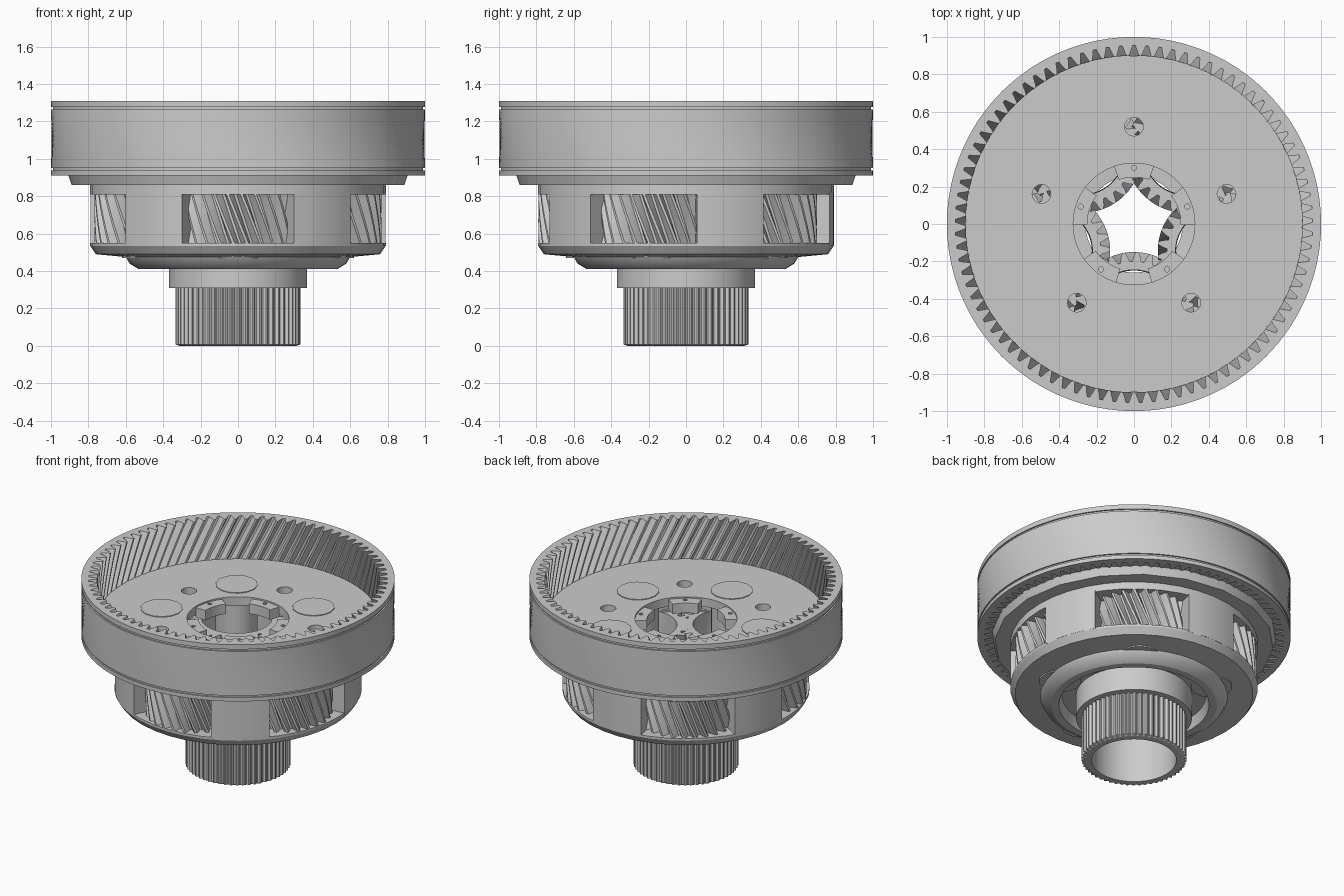
import bpy, bmesh
from math import sin, cos, pi, radians

if "Cube" in bpy.data.objects:
    bpy.data.objects.remove(bpy.data.objects["Cube"])

# one tooth: (fraction of pitch, fraction of tooth height)
TOOTH = [(0, 0), (.22, 0), (.38, .6), (.51, 1), (.71, 1), (.84, .6)]
PLAIN = [(0, 0)]
PLANETS = [radians(270 + 72 * i) for i in range(5)]
GAPS = [a + pi / 5 for a in PLANETS]


def finish(bm, name, angle=30):
    bmesh.ops.recalc_face_normals(bm, faces=bm.faces)
    me = bpy.data.meshes.new(name)
    bm.to_mesh(me)
    bm.free()
    ob = bpy.data.objects.new(name, me)
    bpy.context.collection.objects.link(ob)
    smooth(ob, angle)
    return ob


def smooth(ob, angle=30):
    bpy.ops.object.select_all(action='DESELECT')
    ob.select_set(True)
    bpy.context.view_layer.objects.active = ob
    bpy.ops.object.shade_smooth_by_angle(angle=radians(angle))


def turned(name, profile, n, shape=PLAIN, twist=0, at=(0, 0), phase=0):
    """Closed profile of (radius, z, tooth height) turned about z, twisted per unit z."""
    bm = bmesh.new()
    rings = []
    for p in profile:
        r, z, d = (*p, 0)[:3]
        ring = []
        for t in range(n):
            for f, h in shape:
                a = 2 * pi * (t + f) / n + twist * z + phase
                rr = r + d * h
                ring.append(bm.verts.new((at[0] + rr * cos(a), at[1] + rr * sin(a), z)))
        rings.append(ring)
    m = len(rings[0])
    for i, A in enumerate(rings):
        B = rings[(i + 1) % len(rings)]
        for k in range(m):
            j = (k + 1) % m
            bm.faces.new((A[k], A[j], B[j], B[k]))
    return finish(bm, name)


def toothed(r, d, z0, z1, steps=6):
    return [(r, z0 + (z1 - z0) * i / steps, d) for i in range(steps + 1)]


def cylinders(name, r, z0, z1, dist, angles, n):
    bm = bmesh.new()
    for a in angles:
        c = (dist * cos(a), dist * sin(a))
        lo, hi = [[bm.verts.new((c[0] + r * cos(2 * pi * k / n), c[1] + r * sin(2 * pi * k / n), z))
                   for k in range(n)] for z in (z0, z1)]
        bm.faces.new(lo[::-1])
        bm.faces.new(hi)
        for k in range(n):
            j = (k + 1) % n
            bm.faces.new((lo[k], lo[j], hi[j], hi[k]))
    return finish(bm, name, 35)


def sectors(name, r0, r1, z0, z1, half, angles, n=6):
    """Curved blocks, one centred on each angle."""
    bm = bmesh.new()
    for a in angles:
        cols = []
        for k in range(n + 1):
            t = a + half * (2 * k / n - 1)
            cols.append([bm.verts.new((r * cos(t), r * sin(t), z))
                         for r, z in ((r0, z0), (r1, z0), (r1, z1), (r0, z1))])
        for A, B in zip(cols, cols[1:]):
            for i in range(4):
                j = (i + 1) % 4
                bm.faces.new((A[i], A[j], B[j], B[i]))
        bm.faces.new(cols[0])
        bm.faces.new(cols[-1][::-1])
    return finish(bm, name)


def cut(ob, cutter):
    cutter.hide_render = True
    m = ob.modifiers.new("holes", 'BOOLEAN')
    m.operation, m.object, m.solver = 'DIFFERENCE', cutter, 'EXACT'
    bpy.context.view_layer.objects.active = ob
    bpy.ops.object.modifier_apply(modifier=m.name)
    bpy.data.objects.remove(cutter)
    smooth(ob)


# outer ring gear with internal helical teeth and two thin grooves outside
turned("ring_gear",
       toothed(.955, -.055, 1.31, .91) +
       [(1, .91), (1, .937), (.99, .937), (.99, .95), (1, .95), (1, 1.263),
        (.99, 1.263), (.99, 1.277), (1, 1.277), (1, 1.31)],
       85, TOOTH, twist=-.5)

# web plate inside the ring, with five bolt holes
plate = turned("web_plate",
               [(.325, 1.03), (.90, 1.03), (.90, .95), (.97, .95), (.97, .915),
                (.62, .915), (.62, .97), (.325, .97)], 90)
cut(plate, cylinders("hole_cutter", .05, .9, 1.1, .52, GAPS, 16))

# faceted flange under the plate
turned("lower_flange", [(.60, .92), (.91, .92), (.89, .86), (.60, .86)], 20)

# lugs around the central opening, each with a small hole
lugs = sectors("hub_lugs", .25, .327, .95, 1.02, radians(19), GAPS, 8)
cut(lugs, cylinders("lug_hole_cutter", .014, .9, 1.1, .30, GAPS, 10))

# planet carrier: top collar, posts between the windows, bottom shell
turned("carrier_collar", [(.60, .87), (.79, .87), (.79, .81), (.60, .81)], 40)
sectors("carrier_posts", .58, .79, .54, .82, radians(13.7), GAPS)
turned("carrier_base",
       [(.26, .52), (.60, .545), (.79, .55), (.79, .535), (.76, .49), (.60, .475), (.58, .44),
        (.53, .41), (.48, .41), (.46, .48), (.26, .48)], 40)

# planet gears and their pins
for i, a in enumerate(PLANETS):
    turned(f"planet_gear_{i + 1}",
           toothed(.27, .05, .55, .81) + [(.225, .81), (.225, .55)],
           27, TOOTH, twist=-1.25, at=(.47 * cos(a), .47 * sin(a)), phase=a)
cylinders("planet_pins", .135, .47, 1.035, .51, PLANETS, 14)

# hollow output shaft: smooth neck above a splined sleeve
turned("shaft_neck", [(.27, .51), (.37, .51), (.37, .31), (.27, .31)], 48)
turned("splined_shaft",
       [(.27, .32), (.27, .0), (.31, .0), (.32, .008, .015), (.32, .32, .015)],
       54, TOOTH)
